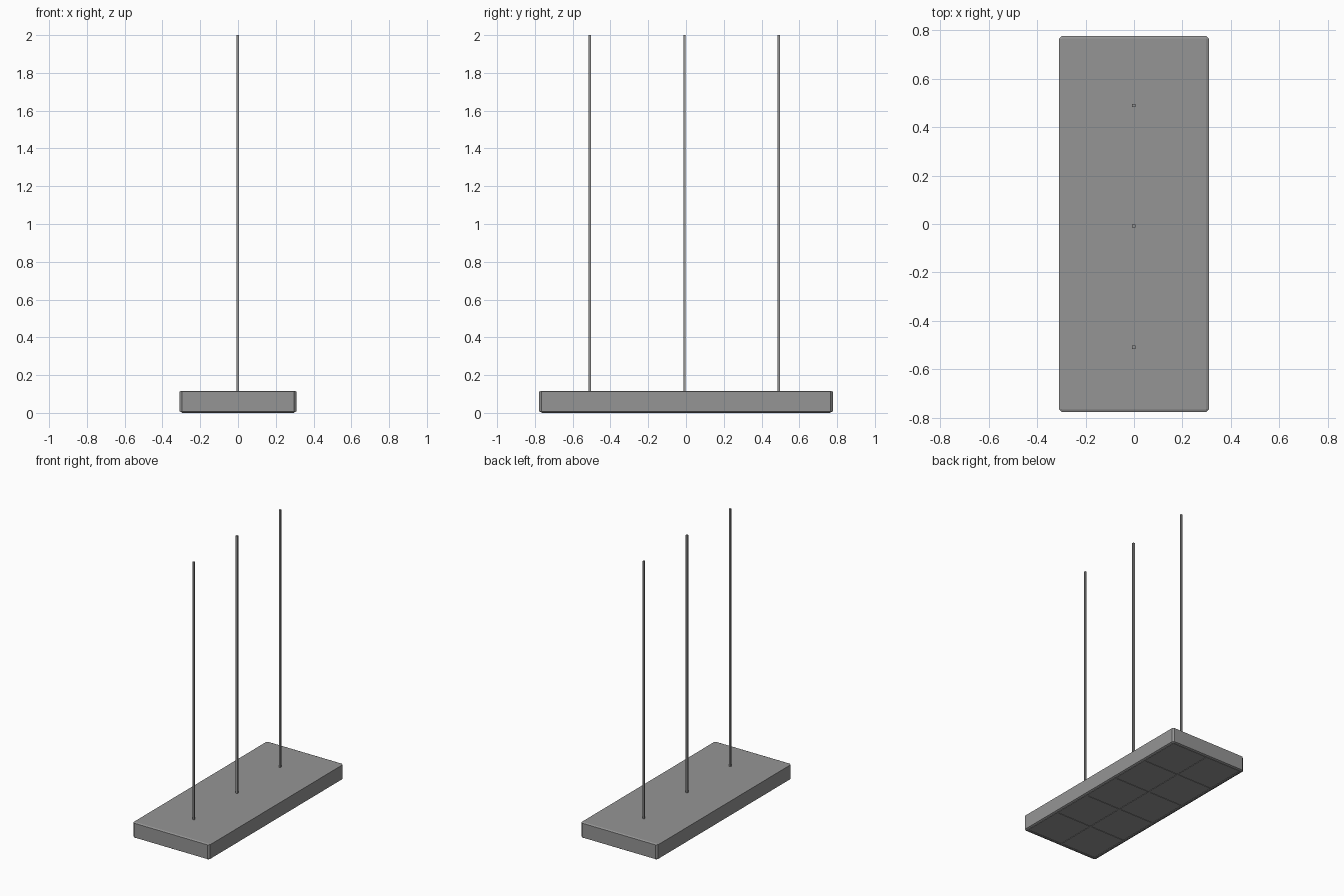
import bpy
import bmesh

if "Cube" in bpy.data.objects:
    bpy.data.objects.remove(bpy.data.objects["Cube"])

# Dark grey finish shared by every part
finish = bpy.data.materials.new("dark_grey")
finish.diffuse_color = (0.3, 0.3, 0.3, 1)
finish.use_nodes = True
finish.node_tree.nodes["Principled BSDF"].inputs["Base Color"].default_value = finish.diffuse_color


def make_object(name, bm):
    bmesh.ops.recalc_face_normals(bm, faces=bm.faces)
    mesh = bpy.data.meshes.new(name)
    bm.to_mesh(mesh)
    bm.free()
    mesh.materials.append(finish)
    obj = bpy.data.objects.new(name, mesh)
    bpy.context.collection.objects.link(obj)
    return obj


def chamfered_box(name, lo, hi, cut, cut_z):
    """Box with chamfered upright corners and narrow sloping rims."""
    cx, cy = (lo[0] + hi[0]) / 2, (lo[1] + hi[1]) / 2
    hx, hy = (hi[0] - lo[0]) / 2, (hi[1] - lo[1]) / 2
    bm = bmesh.new()

    def ring(z, inset):
        a, b = hx - inset, hy - inset
        c = cut - inset
        pts = [(a, -b + c), (a, b - c), (a - c, b), (-a + c, b),
               (-a, b - c), (-a, -b + c), (-a + c, -b), (a - c, -b)]
        return [bm.verts.new((cx + x, cy + y, z)) for x, y in pts]

    rings = [ring(lo[2], cut * 0.9), ring(lo[2] + cut_z, 0),
             ring(hi[2] - cut_z, 0), ring(hi[2], cut * 0.9)]
    for r0, r1 in zip(rings, rings[1:]):
        for i in range(8):
            j = (i + 1) % 8
            bm.faces.new((r0[i], r0[j], r1[j], r1[i]))
    bm.faces.new(rings[0])
    bm.faces.new(rings[-1])
    return make_object(name, bm)


def box(name, lo, hi):
    bm = bmesh.new()
    bmesh.ops.create_cube(bm, size=1)
    for v in bm.verts:
        v.co = [(a + b) / 2 + c * (b - a) for a, b, c in zip(lo, hi, v.co)]
    return make_object(name, bm)


# Flat lamp housing
W, L = 0.31, 0.777
chamfered_box("housing", (-W, -L, 0.003), (W, L, 0.117), 0.013, 0.005)

# Low ribs dividing the underside into two columns and five rows
w, l, r = 0.297, 0.764, 0.007
for i in range(3):
    x = (i - 1) * (w - r)
    box(f"long_rib_{i + 1}", (x - r, -l, 0.0), (x + r, l, 0.008))
for j in range(6):
    y = (j - 2.5) * (l - r) / 2.5
    box(f"cross_rib_{j + 1}", (-w, y - r, 0.0005), (w, y + r, 0.008))

# Thin square suspension rods
for k, y in enumerate((-0.509, -0.008, 0.490)):
    box(f"suspension_rod_{k + 1}", (-0.0085, y - 0.0065, 0.11),
        (0.0055, y + 0.0065, 2.0))
